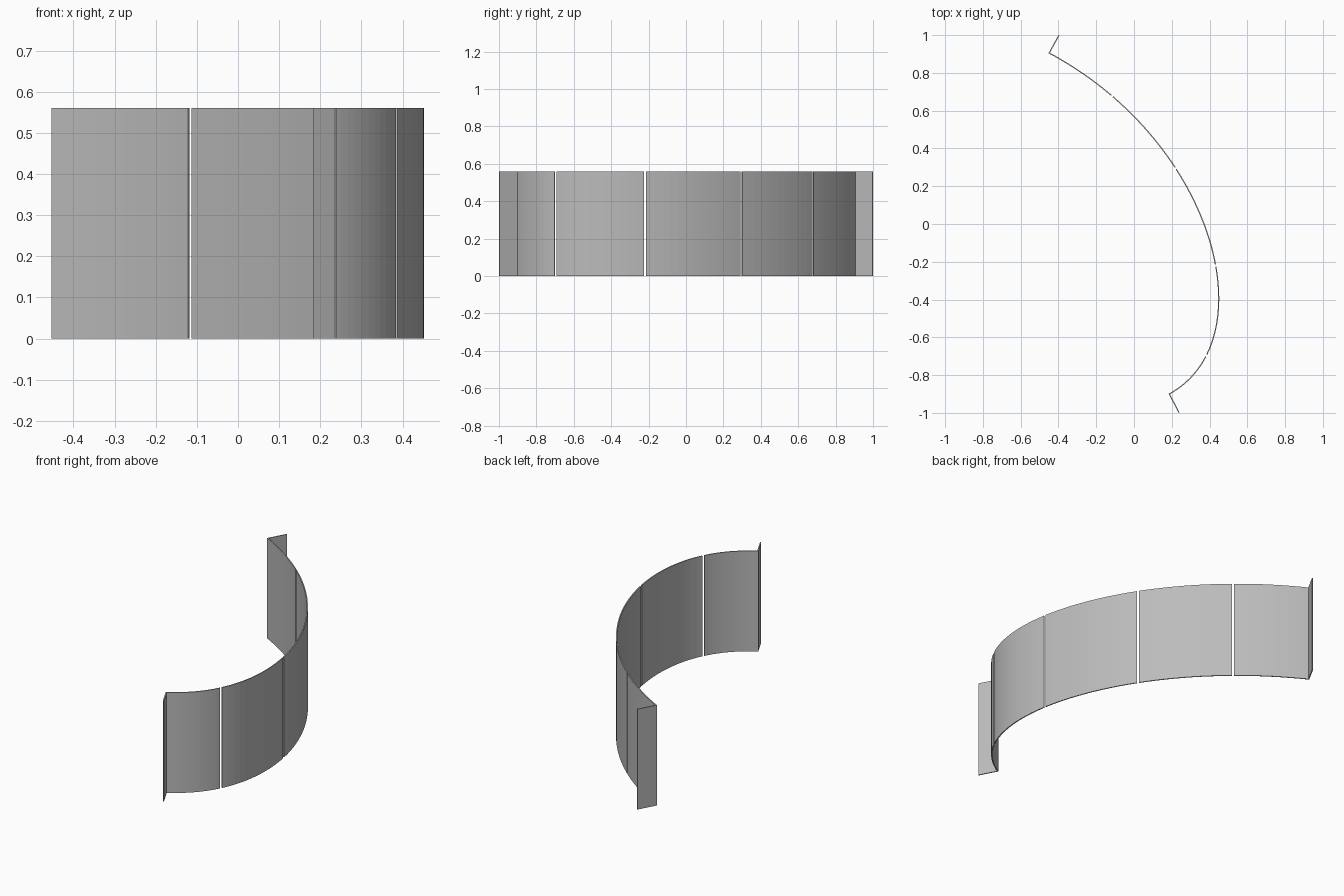
import bpy, bmesh
from mathutils import Vector

HEIGHT = 0.56
THICK = 0.006
GAP = 0.011
STEPS = 12

if "Cube" in bpy.data.objects:
    bpy.data.objects.remove(bpy.data.objects["Cube"], do_unlink=True)

grey = bpy.data.materials.new("panel grey")
grey.use_nodes = True
grey.diffuse_color = (0.5, 0.5, 0.5, 1)
grey.node_tree.nodes["Principled BSDF"].inputs["Base Color"].default_value = (0.5, 0.5, 0.5, 1)

# Centre line of the whole curved screen
ctrl = [Vector(p) for p in ((-0.449, 0.905), (0.43, 0.435), (0.707, -0.612), (0.187, -0.90))]


def curve(t):
    a, b, c, d = ctrl
    s = 1 - t
    return a * s**3 + b * 3 * s * s * t + c * 3 * s * t * t + d * t**3


def t_at_y(y):
    lo, hi = 0.0, 1.0
    for _ in range(40):
        mid = (lo + hi) / 2
        if curve(mid).y > y:
            lo = mid
        else:
            hi = mid
    return lo


def speed(t):
    return (curve(t + 0.001) - curve(t - 0.001)).length / 0.002


# Upright sheet of constant thickness following a path, with mitred corners
def sheet(name, path):
    dirs = [(b - a).normalized() for a, b in zip(path, path[1:])]
    bm = bmesh.new()
    rings = []
    for i, p in enumerate(path):
        d0, d1 = dirs[max(i - 1, 0)], dirs[min(i, len(dirs) - 1)]
        n0, n1 = Vector((-d0.y, d0.x)), Vector((-d1.y, d1.x))
        m = (n0 + n1) / (1 + n0.dot(n1)) * THICK / 2
        rings.append([bm.verts.new((q.x, q.y, z)) for q, z in
                      ((p + m, 0), (p - m, 0), (p - m, HEIGHT), (p + m, HEIGHT))])
    for r, s in zip(rings, rings[1:]):
        for k in range(4):
            j = (k + 1) % 4
            bm.faces.new((r[k], r[j], s[j], s[k]))
    bm.faces.new(rings[0])
    bm.faces.new(rings[-1])
    bmesh.ops.recalc_face_normals(bm, faces=bm.faces)
    mesh = bpy.data.meshes.new(name)
    bm.to_mesh(mesh)
    bm.free()
    mesh.materials.append(grey)
    obj = bpy.data.objects.new(name, mesh)
    bpy.context.collection.objects.link(obj)


# Panels separated by narrow gaps, with a return flange at each end
cuts = [t_at_y(y) for y in (0.677, 0.295, -0.219, -0.697)]
starts = [0.0] + [t + GAP / 2 / speed(t) for t in cuts]
ends = [t - GAP / 2 / speed(t) for t in cuts] + [1.0]
names = ("back_end_panel", "back_panel", "middle_panel", "front_panel", "front_end_panel")
for name, t0, t1 in zip(names, starts, ends):
    path = [curve(t0 + (t1 - t0) * i / STEPS) for i in range(STEPS + 1)]
    if t0 == 0:
        path.insert(0, Vector((-0.398, 0.998)))
    if t1 == 1:
        path.append(Vector((0.238, -0.998)))
    sheet(name, path)
